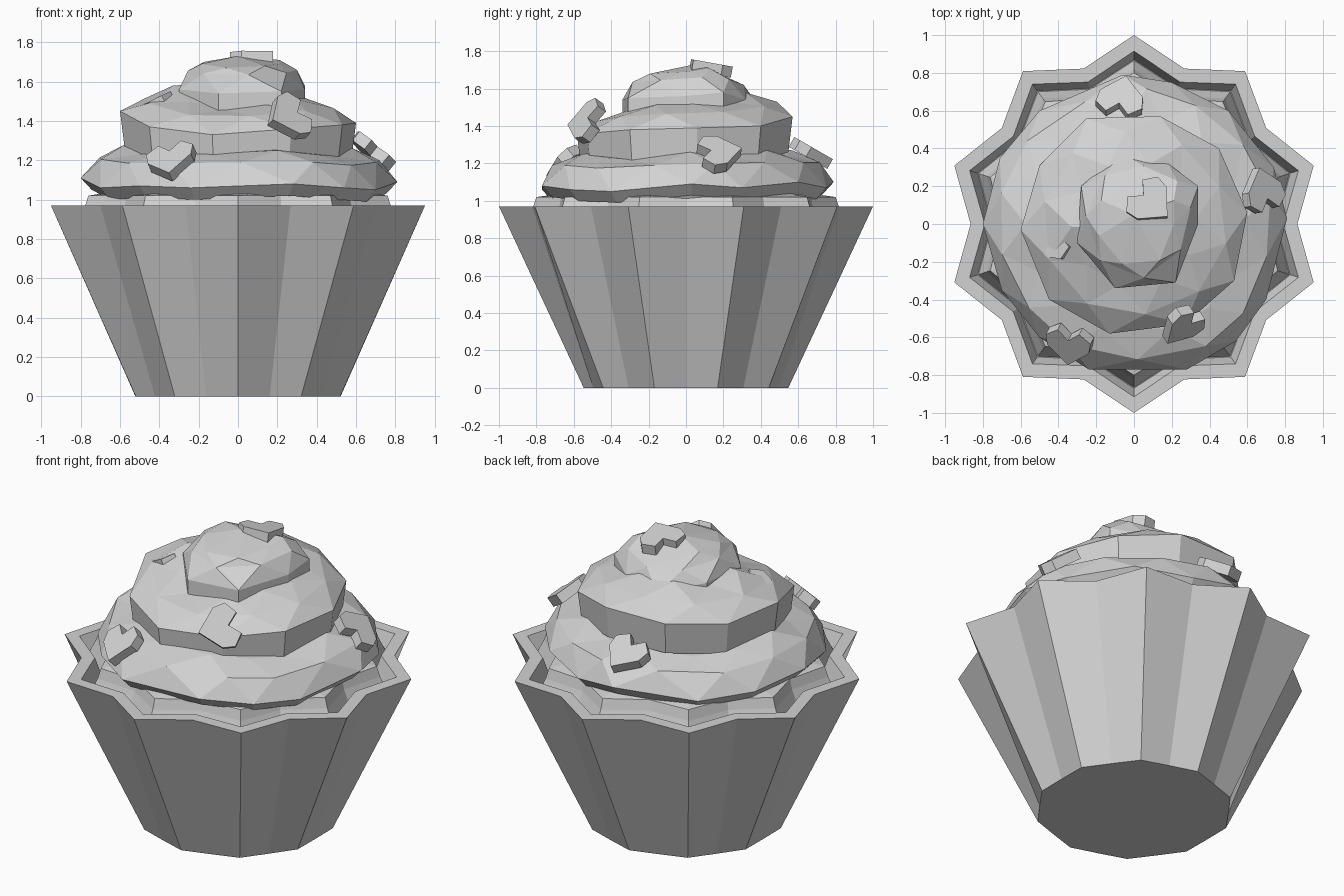
import bpy
import bmesh
import math
from mathutils import Vector, Matrix

cube = bpy.data.objects.get("Cube")
if cube:
    bpy.data.objects.remove(cube, do_unlink=True)

GREY = (0.65, 0.65, 0.65, 1)
grey = bpy.data.materials.new("plain_grey")
grey.use_nodes = True
grey.diffuse_color = GREY
for node in grey.node_tree.nodes:
    if node.type == 'BSDF_PRINCIPLED':
        node.inputs["Base Color"].default_value = GREY


def finish(name, bm):
    """Turn a bmesh into a flat shaded object."""
    bmesh.ops.recalc_face_normals(bm, faces=bm.faces)
    mesh = bpy.data.meshes.new(name)
    bm.to_mesh(mesh)
    bm.free()
    mesh.materials.append(grey)
    obj = bpy.data.objects.new(name, mesh)
    bpy.context.collection.objects.link(obj)
    return obj


def star(bm, tip, valley, z):
    """Ring with ten pleats, one tip pointing forward."""
    ring = []
    for i in range(20):
        a = math.pi / 2 + i * math.pi / 10
        r = valley if i % 2 else tip
        ring.append(bm.verts.new((r * math.cos(a), r * math.sin(a), z)))
    return ring


def pleated(name, profile):
    """Loft pleated rings and close both ends."""
    bm = bmesh.new()
    rings = [star(bm, *step) for step in profile]
    for low, high in zip(rings, rings[1:]):
        for i in range(20):
            j = (i + 1) % 20
            bm.faces.new((low[i], low[j], high[j], high[i]))
    bm.faces.new(rings[0])
    bm.faces.new(rings[-1])
    return finish(name, bm)


# Paper cup with a flat rim and the cake inside it
pleated("paper_cup", [(0.547, 0.522, 0), (1, 0.865, 0.97),
                      (0.915, 0.79, 0.97), (0.87, 0.755, 0.87)])
pleated("cake", [(0.87, 0.755, 0.86), (0.82, 0.715, 0.96),
                 (0.8, 0.7, 1.02), (0.66, 0.64, 1.04)])


def frosting(name, outline, under, shoulder, crown, apex):
    """Faceted swirl layer: the widest outline, then rings scaled from it."""
    bm = bmesh.new()
    pts = [Vector(p) for p in outline]
    n = len(pts)
    mids = [(pts[i] + pts[(i + 1) % n]) / 2 for i in range(n)]

    def ring(source, scale, dz):
        return [bm.verts.new((p.x * scale, p.y * scale, p.z + dz)) for p in source]

    bottom = ring(pts, *under)
    wide = ring(pts, 1, 0)
    upper = ring(mids, *shoulder)
    inner = ring(pts, *crown)
    top = bm.verts.new(apex)
    bm.faces.new(bottom)
    for i in range(n):
        j = (i + 1) % n
        bm.faces.new((bottom[i], bottom[j], wide[j], wide[i]))
        bm.faces.new((wide[i], wide[j], upper[i]))
        bm.faces.new((wide[j], upper[j], upper[i]))
        bm.faces.new((upper[i], upper[j], inner[j]))
        bm.faces.new((upper[i], inner[j], inner[i]))
        bm.faces.new((inner[i], inner[j], top))
    return finish(name, bm)


# Three swirls of frosting
frosting("frosting_lower",
         [(0.81, 0.03, 1.09), (0.74, 0.3, 1.07), (0.5, 0.6, 1.1),
          (0.2, 0.75, 1.07), (-0.06, 0.79, 1.1), (-0.5, 0.6, 1.06),
          (-0.71, 0.35, 1.08), (-0.8, 0, 1.11), (-0.7, -0.35, 1.06),
          (-0.5, -0.6, 1.07), (-0.24, -0.77, 1.06), (0.28, -0.77, 1.08),
          (0.54, -0.62, 1.06), (0.7, -0.4, 1.05)],
         (0.93, -0.06), (0.93, 0.12), (0.72, 0.17), (0, 0, 1.3))
frosting("frosting_middle",
         [(0.6, 0.06, 1.39), (0.45, 0.4, 1.4), (0.14, 0.57, 1.45),
          (-0.25, 0.56, 1.45), (-0.5, 0.31, 1.42), (-0.6, -0.03, 1.45),
          (-0.45, -0.4, 1.37), (-0.13, -0.58, 1.33), (0.27, -0.53, 1.36),
          (0.53, -0.3, 1.38)],
         (0.96, -0.19), (0.86, 0.08), (0.55, 0.13), (0, 0, 1.6))
frosting("frosting_top",
         [(0.34, 0, 1.56), (0.34, 0.2, 1.58), (0.18, 0.32, 1.54),
          (-0.07, 0.38, 1.52), (-0.28, 0.2, 1.57), (-0.3, -0.1, 1.56),
          (-0.1, -0.34, 1.54), (0.22, -0.31, 1.55)],
         (1, -0.09), (0.88, 0.09), (0.62, 0.13), (0, 0.05, 1.73))


def heart(name, centre, normal, tip):
    """Chunky faceted heart lying across the normal, its point along tip."""
    half = [(0.06, 0.1), (0.125, 0.05), (0.115, -0.02)]
    shape = [(0, 0.04)] + half + [(0, -0.13)] + [(-x, y) for x, y in half[::-1]]
    z = Vector(normal).normalized()
    y = -Vector(tip)
    y = (y - z * y.dot(z)).normalized()
    frame = Matrix((y.cross(z), y, z)).transposed()
    bm = bmesh.new()
    back, front = [[bm.verts.new(frame @ Vector((u, v, h)) + Vector(centre))
                    for u, v in shape] for h in (-0.03, 0.03)]
    bm.faces.new(back)
    bm.faces.new(front)
    for i in range(len(shape)):
        j = (i + 1) % len(shape)
        bm.faces.new((back[i], back[j], front[j], front[i]))
    return finish(name, bm)


# Heart sprinkles scattered over the frosting
heart("heart_crown", (0.08, 0.12, 1.71), (0, 0.18, 1), (1, -0.9, 0))
heart("heart_front_right", (-0.34, -0.63, 1.2), (-0.3, -0.6, 0.7), (0.1, -0.4, -0.8))
heart("heart_front_left", (0.26, -0.53, 1.42), (0.45, -0.7, 0.5), (-0.8, -0.2, -0.4))
heart("heart_left", (0.68, 0.17, 1.25), (0.6, 0.1, 0.75), (-0.3, 0.9, 0))
heart("heart_back", (-0.07, 0.66, 1.26), (0, 0.5, 0.87), (0.2, 0.8, -0.5))
heart("heart_right", (-0.42, -0.06, 1.48), (-0.45, 0, 0.9), (-0.9, 0, -0.4))
